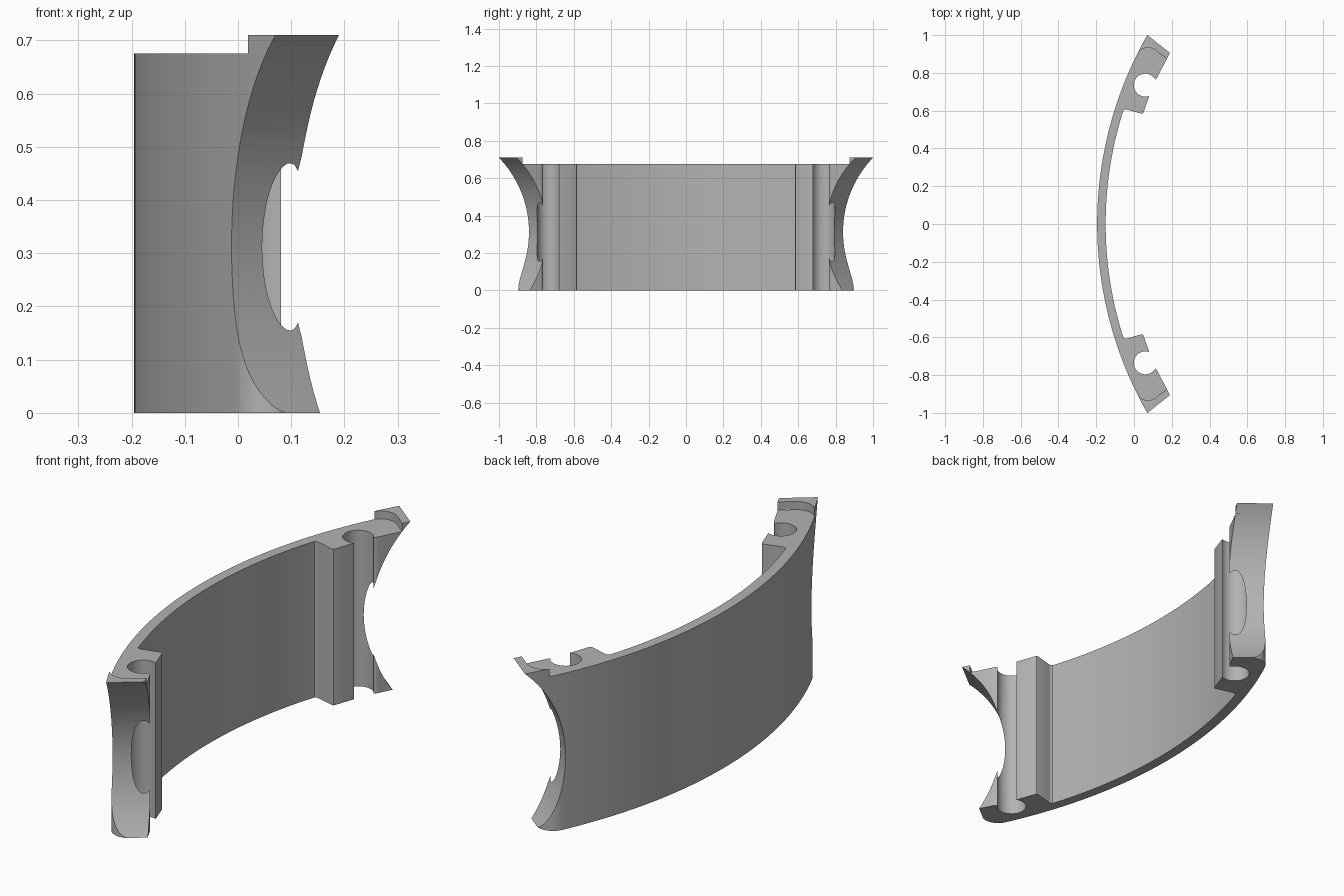
import bpy, bmesh
from math import sin, cos, pi, radians, atan2
from mathutils import Vector, Matrix

cube = bpy.data.objects.get("Cube")
if cube:
    bpy.data.objects.remove(cube, do_unlink=True)

mat = bpy.data.materials.new("plain_grey")
mat.use_nodes = True
grey = (0.45, 0.45, 0.45, 1)
mat.diffuse_color = grey
mat.node_tree.nodes["Principled BSDF"].inputs["Base Color"].default_value = grey

CENTRE = Vector((1.825, 0))        # centre of the curved wall
R_OUT, R_IN = 2.02, 1.975
N = Vector((0.62, 0.784)).normalized()   # outward direction of the end face
D = Vector((N.y, -N.x))                  # along the end face, towards the inside
TOP, STEP, MID = 0.71, 0.675, 0.312


def arc(c, r, a0, a1, n):
    return [Vector((c[0] + r * cos(a0 + (a1 - a0) * i / n),
                    c[1] + r * sin(a0 + (a1 - a0) * i / n))) for i in range(n + 1)]


def flip(points):
    return [Vector((p[0], -p[1])) for p in reversed(points)]


def prism(name, points, z0, z1):
    bm = bmesh.new()
    face = bm.faces.new([bm.verts.new((p[0], p[1], z0)) for p in points])
    ext = bmesh.ops.extrude_face_region(bm, geom=[face])
    verts = [v for v in ext["geom"] if isinstance(v, bmesh.types.BMVert)]
    bmesh.ops.translate(bm, vec=(0, 0, z1 - z0), verts=verts)
    bmesh.ops.recalc_face_normals(bm, faces=bm.faces)
    return finish(name, bm)


def finish(name, bm):
    me = bpy.data.meshes.new(name)
    bm.to_mesh(me)
    bm.free()
    me.materials.append(mat)
    ob = bpy.data.objects.new(name, me)
    bpy.context.collection.objects.link(ob)
    return ob


def rounded_end(c, r):
    """Outline of a rounded end: radial lead-in, corner arc, then the flat end."""
    c = Vector(c)
    radial = (c - CENTRE).normalized()
    a0, a1 = atan2(radial.y, radial.x), atan2(N.y, N.x)
    corner = arc(c, r, a0, a1, 16)
    return [corner[0] + radial * 0.2] + corner + [corner[-1] + D * 0.4]


# Curved wall with a slotted lug near each end
a_end = pi - atan2(1.08, 1.707)
outer = arc(CENTRE, R_OUT, pi, a_end, 40)
lug = [Vector((0.23, 0.985)), Vector((0.126, 0.781)), Vector((0.12, 0.771)),
       Vector((0.115, 0.767))]
lug += arc((0.06, 0.735), 0.061, radians(30), radians(290), 28)
lug += [Vector(p) for p in ((0.05, 0.589), (0.047, 0.585), (0.04, 0.584),
                            (-0.035, 0.605), (-0.047, 0.606), (-0.056, 0.602))]
inner = arc(CENTRE, R_IN, pi - 0.304, pi, 30)
half = outer + lug + inner[:-1]
profile = half + [Vector((CENTRE.x - R_IN, 0))] + flip(half)[:-1]
body = prism("curved_wall", profile, 0, TOP)

cutters = []

# Lower top surface between the two end tabs
step = [Vector((-0.5, 0.97))] + rounded_end((0.075, 0.863), 0.07)
cutters.append(prism("step_cutter", step + flip(step), STEP, TOP + 0.1))

# Rounded lower outer corners
corner = rounded_end((0.058, 0.825), 0.07)
corner += [corner[-1] + N * 0.6, corner[0] + N * 0.6]

for side, label in ((1, "back"), (-1, "front")):
    pts = corner if side == 1 else flip(corner)
    cutters.append(prism(label + "_corner_cutter", pts, -0.1, MID))

    # Concave scoop across each end
    bm = bmesh.new()
    bmesh.ops.create_cone(bm, cap_ends=True, segments=128, radius1=0.535,
                          radius2=0.535, depth=1.4)
    axis = Vector((D.x, side * D.y, 0))
    pos = N * 1.186 + D * -0.5
    rot = axis.to_track_quat('Z', 'Y').to_matrix().to_4x4()
    bm.transform(Matrix.Translation((pos.x, side * pos.y, MID)) @ rot)
    cutters.append(finish(label + "_scoop_cutter", bm))

bpy.ops.object.select_all(action='DESELECT')
bpy.context.view_layer.objects.active = body
body.select_set(True)
for cutter in cutters:
    mod = body.modifiers.new(cutter.name, 'BOOLEAN')
    mod.operation = 'DIFFERENCE'
    mod.solver = 'EXACT'
    mod.object = cutter
    bpy.ops.object.modifier_apply(modifier=mod.name)
for cutter in cutters:
    bpy.data.objects.remove(cutter, do_unlink=True)

bpy.ops.object.shade_smooth_by_angle(angle=radians(25))
